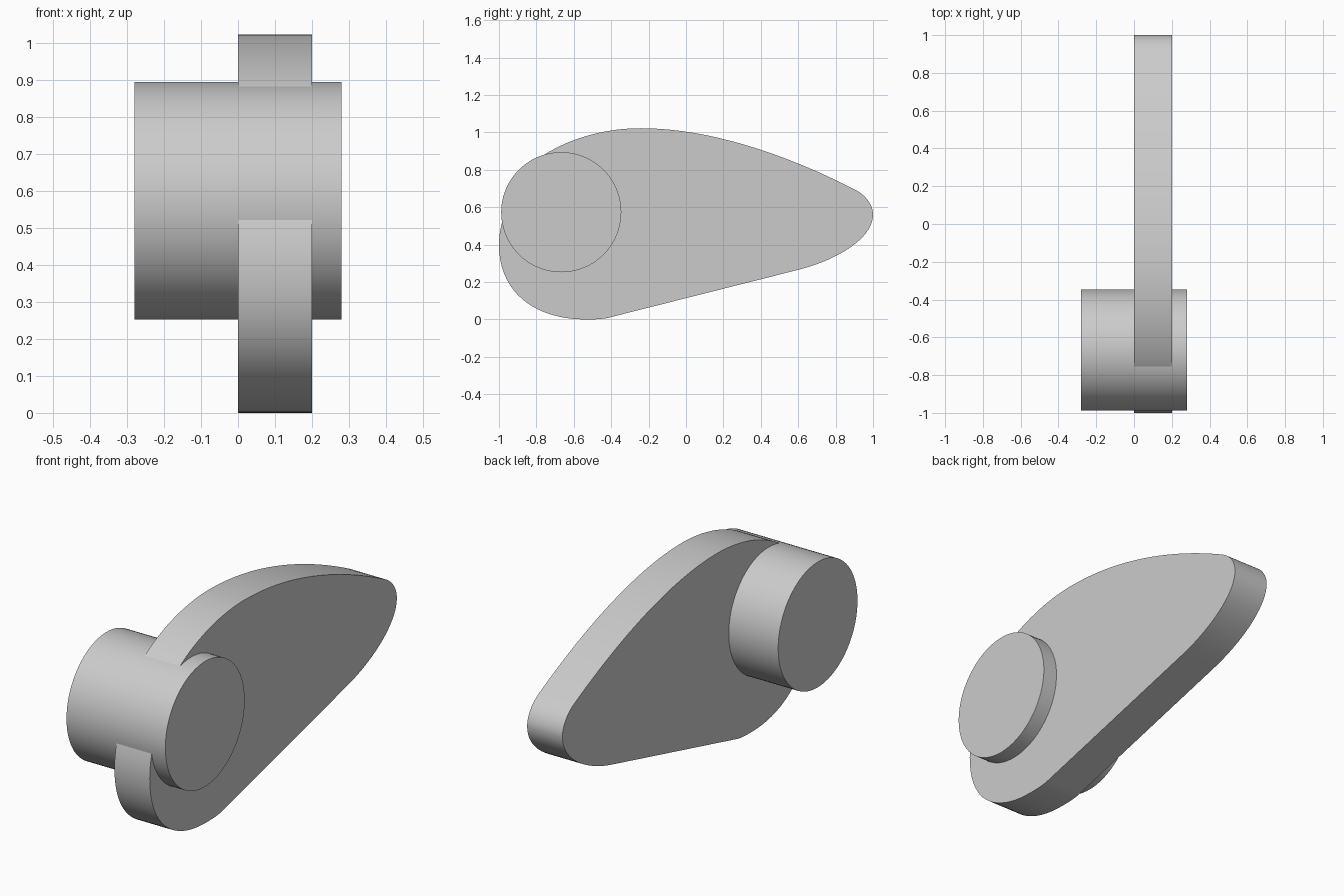
import bpy, bmesh, math
from mathutils import Vector
from mathutils.geometry import interpolate_bezier

cube = bpy.data.objects.get("Cube")
if cube:
    bpy.data.objects.remove(cube, do_unlink=True)

grey = bpy.data.materials.new("plain grey")
grey.use_nodes = True
colour = (0.6, 0.6, 0.6, 1)
grey.diffuse_color = colour
grey.node_tree.nodes["Principled BSDF"].inputs["Base Color"].default_value = colour


def extrude_profile(name, profile, x_min, x_max):
    """Solid from a closed (y, z) outline, extruded along x."""
    bm = bmesh.new()
    face = bm.faces.new([bm.verts.new((x_min, y, z)) for y, z in profile])
    result = bmesh.ops.extrude_face_region(bm, geom=[face], use_keep_orig=True)
    moved = [v for v in result["geom"] if isinstance(v, bmesh.types.BMVert)]
    bmesh.ops.translate(bm, verts=moved, vec=(x_max - x_min, 0, 0))
    bmesh.ops.recalc_face_normals(bm, faces=bm.faces)
    mesh = bpy.data.meshes.new(name)
    bm.to_mesh(mesh)
    bm.free()
    mesh.materials.append(grey)
    obj = bpy.data.objects.new(name, mesh)
    bpy.context.collection.objects.link(obj)
    bpy.ops.object.select_all(action="DESELECT")
    obj.select_set(True)
    bpy.context.view_layer.objects.active = obj
    bpy.ops.object.shade_smooth_by_angle(angle=math.radians(30))
    return obj


# Teardrop plate: each row is a knot, then the two handles toward the next knot
segments = [
    ((0.60, 0.265), (0.80, 0.315), (1.0, 0.43)),     # under the tip
    ((1.0, 0.56), (1.0, 0.61), (0.965, 0.66)),       # tip
    ((0.91, 0.69), (0.66, 0.82), (0.20, 1.022)),     # long back
    ((-0.24, 1.022), (-0.45, 1.022), (-0.63, 0.96)),
    ((-0.75, 0.885), (-0.87, 0.81), (-1.0, 0.58)),   # behind the drum
    ((-1.0, 0.40), (-1.0, 0.13), (-0.79, 0)),        # round heel
    ((-0.54, 0), (-0.49, 0), (-0.45, 0)),
]
last_knot = (-0.41, 0.01)
outline = []
for i, (start, h1, h2) in enumerate(segments):
    end = segments[i + 1][0] if i + 1 < len(segments) else last_knot
    points = interpolate_bezier(*(Vector(p) for p in (start, h1, h2, end)), 20)
    outline += [(p.x, p.y) for p in points[:-1]]
outline.append(last_knot)
extrude_profile("teardrop_plate", outline, 0, 0.2)

# Round drum passing through the plate
sides, radius = 96, 0.321
circle = [(-0.667 + radius * math.cos(a), 0.573 + radius * math.sin(a))
          for a in (math.tau * i / sides for i in range(sides))]
extrude_profile("drum", circle, -0.28, 0.28)
